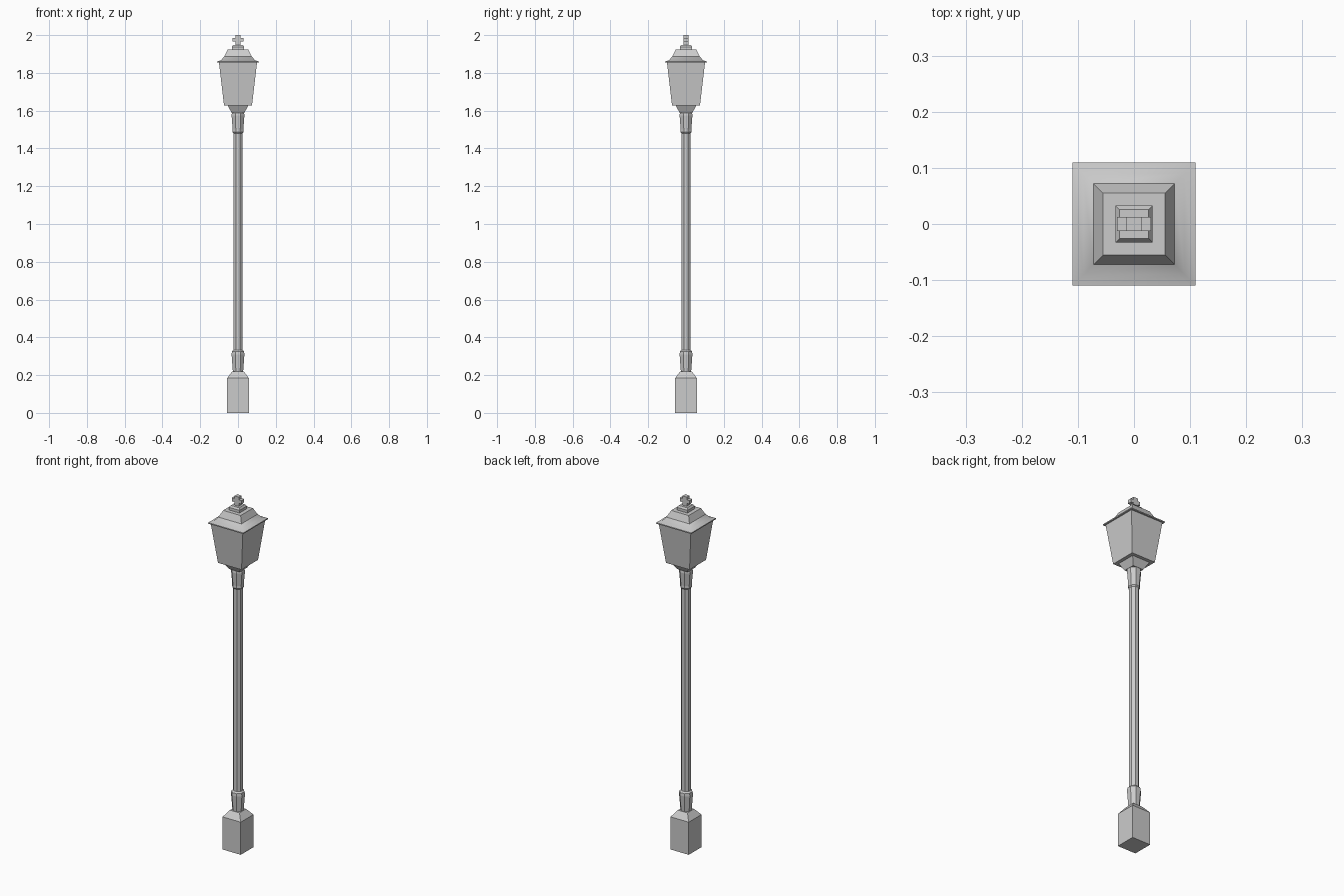
import bpy, bmesh, math
from math import pi, cos, sin

if "Cube" in bpy.data.objects:
    bpy.data.objects.remove(bpy.data.objects["Cube"])


def loft(name, sides, profile, smooth=False):
    """Stack of regular polygon rings; profile holds (distance to flat, z)."""
    bm = bmesh.new()
    rings = []
    for half, z in profile:
        r = half / cos(pi / sides)
        rings.append([bm.verts.new((r * cos(2 * pi * (i + 0.5) / sides),
                                    r * sin(2 * pi * (i + 0.5) / sides), z))
                      for i in range(sides)])
    for a, b in zip(rings, rings[1:]):
        for i in range(sides):
            j = (i + 1) % sides
            bm.faces.new((a[i], a[j], b[j], b[i]))
    bm.faces.new(rings[0][::-1])
    bm.faces.new(rings[-1])
    mesh = bpy.data.meshes.new(name)
    bm.to_mesh(mesh)
    bm.free()
    obj = bpy.data.objects.new(name, mesh)
    bpy.context.collection.objects.link(obj)
    if smooth:
        bpy.ops.object.select_all(action='DESELECT')
        obj.select_set(True)
        bpy.context.view_layer.objects.active = obj
        bpy.ops.object.shade_smooth_by_angle(angle=math.radians(50))
    return obj


# Square plinth with sloped shoulders
loft("plinth", 4, [(0.057, 0), (0.057, 0.185), (0.03, 0.22)])

# Octagonal post and its two flared collars
loft("post", 8, [(0.024, 0.21), (0.024, 1.5)])
loft("lower_collar", 8, [(0.027, 0.215), (0.034, 0.31), (0.032, 0.325), (0.024, 0.333)])
loft("upper_collar", 8, [(0.024, 1.48), (0.029, 1.487), (0.028, 1.50),
                         (0.034, 1.575), (0.031, 1.595)])

# Lantern: flared cup and tapered glass housing
loft("lantern_cup", 4, [(0.033, 1.588), (0.055, 1.628)])
loft("lantern_housing", 4, [(0.074, 1.628), (0.101, 1.857)])

# Roof: curved skirt, raised tier and small cap
loft("roof_skirt", 4, [(0.11, 1.854), (0.11, 1.86), (0.09, 1.867), (0.073, 1.887)], smooth=True)
loft("roof_tier", 4, [(0.073, 1.886), (0.055, 1.923)])
loft("roof_cap", 4, [(0.033, 1.922), (0.033, 1.938), (0.026, 1.948)])

# Cross-shaped finial extruded front to back
s, a, d = 0.014, 0.03, 0.0125
half = [(s, 1.945), (s, 1.965), (a, 1.965), (a, 1.985), (s, 1.985), (s, 2.0)]
outline = half + [(-x, z) for x, z in reversed(half)]
bm = bmesh.new()
face = bm.faces.new([bm.verts.new((x, -d, z)) for x, z in outline])
ext = bmesh.ops.extrude_face_region(bm, geom=[face], use_keep_orig=True)
bmesh.ops.translate(bm, vec=(0, 2 * d, 0),
                    verts=[g for g in ext["geom"] if isinstance(g, bmesh.types.BMVert)])
bmesh.ops.recalc_face_normals(bm, faces=bm.faces)
mesh = bpy.data.meshes.new("finial")
bm.to_mesh(mesh)
bm.free()
bpy.context.collection.objects.link(bpy.data.objects.new("finial", mesh))
